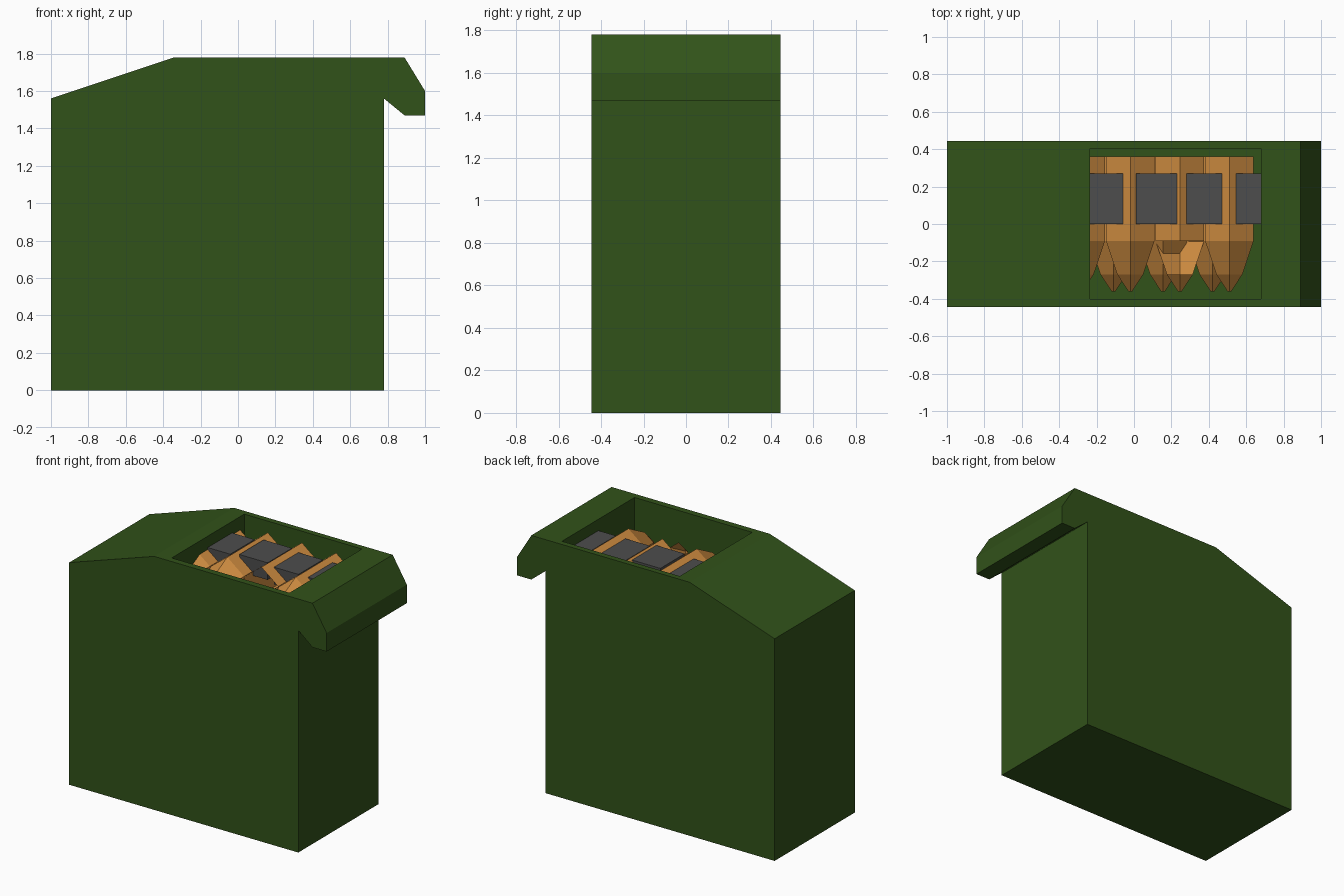
import bpy, bmesh, math

if "Cube" in bpy.data.objects:
    bpy.data.objects.remove(bpy.data.objects["Cube"])


def material(name, rgb):
    m = bpy.data.materials.new(name)
    m.diffuse_color = (*rgb, 1)
    m.use_nodes = True
    m.node_tree.nodes["Principled BSDF"].inputs["Base Color"].default_value = m.diffuse_color
    return m


GREEN = material("olive green", (0.031, 0.085, 0.010))
BRASS = material("brass", (0.66, 0.28, 0.055))
STEEL = material("dark steel", (0.075, 0.075, 0.075))


def finish(name, bm, mat):
    me = bpy.data.meshes.new(name)
    bm.to_mesh(me)
    bm.free()
    me.materials.append(mat)
    ob = bpy.data.objects.new(name, me)
    bpy.context.collection.objects.link(ob)
    return ob


# Box: side profile with sloped lid and hooked lip, extruded along y
HALF = 0.445
profile = [(-1, 0), (0.78, 0), (0.78, 1.56), (0.89, 1.47), (1, 1.47),
           (1, 1.6), (0.89, 1.78), (-0.34, 1.78), (-1, 1.56)]
bm = bmesh.new()
side = bm.faces.new([bm.verts.new((x, -HALF, z)) for x, z in profile])
ext = bmesh.ops.extrude_face_region(bm, geom=[side])
bmesh.ops.translate(bm, vec=(0, 2 * HALF, 0),
                    verts=[g for g in ext["geom"] if isinstance(g, bmesh.types.BMVert)])
bmesh.ops.recalc_face_normals(bm, faces=bm.faces)

# Pocket: inset the flat top, place its rim, then sink it
X0, X1, Y0, Y1, FLOOR = -0.235, 0.68, -0.40, 0.405, 1.05
top = next(f for f in bm.faces if f.normal.z > 0.99)
bmesh.ops.inset_individual(bm, faces=[top], thickness=0.05)
for v in top.verts:
    v.co.x = X0 if v.co.x < 0.25 else X1
    v.co.y = Y0 if v.co.y < 0 else Y1
floor = bmesh.ops.extrude_discrete_faces(bm, faces=[top])["faces"][0]
for v in floor.verts:
    v.co.z = FLOOR
bmesh.ops.recalc_face_normals(bm, faces=bm.faces)
finish("ammunition_box", bm, GREEN)


# Cartridge: six-sided lathe along y, ridge on top, slightly taller than wide
def cartridge(name, x, ridge_z, open_tip=False):
    bm = bmesh.new()
    tall = 1.35
    z = ridge_z - 0.15 * tall
    rings = []
    for y, r in [(0.36, 0.15), (-0.09, 0.15), (-0.27, 0.08), (-0.36, 0.012)]:
        rings.append([bm.verts.new((x + r * math.sin(i * math.pi / 3), y,
                                    z + tall * r * math.cos(i * math.pi / 3)))
                      for i in range(6)])
    for a, b in zip(rings, rings[1:]):
        for i in range(6):
            j = (i + 1) % 6
            bm.faces.new((a[i], a[j], b[j], b[i]))
    bm.faces.new(rings[0])
    bm.faces.new(rings[-1])
    bmesh.ops.recalc_face_normals(bm, faces=bm.faces)
    if open_tip:  # the middle cartridge has an open shoulder
        gone = [f for f in bm.faces if f.normal.z > 0.3
                and -0.2 < f.calc_center_median().y < -0.1]
        bmesh.ops.delete(bm, geom=gone, context='FACES')
    finish(name, bm, BRASS)


PITCH = 0.265
for i in range(4):
    cartridge(f"upper_cartridge_{i + 1}", -0.285 + PITCH * i, 1.725, open_tip=(i == 2))
    cartridge(f"lower_cartridge_{i + 1}", -0.375 + PITCH * i, 1.46)

# Belt links: steel blocks lying in the valleys between cartridges
links = [(-0.25, -0.06, 1.70), (0.01, 0.23, 1.717), (0.28, 0.47, 1.70), (0.545, 0.70, 1.70)]
for i, (a, b, z) in enumerate(links):
    bm = bmesh.new()
    bmesh.ops.create_cube(bm, size=1)
    bmesh.ops.scale(bm, vec=(b - a, 0.27, 0.12), verts=bm.verts)
    bmesh.ops.translate(bm, vec=((a + b) / 2, 0.135, z - 0.06), verts=bm.verts)
    finish(f"belt_link_{i + 1}", bm, STEEL)
